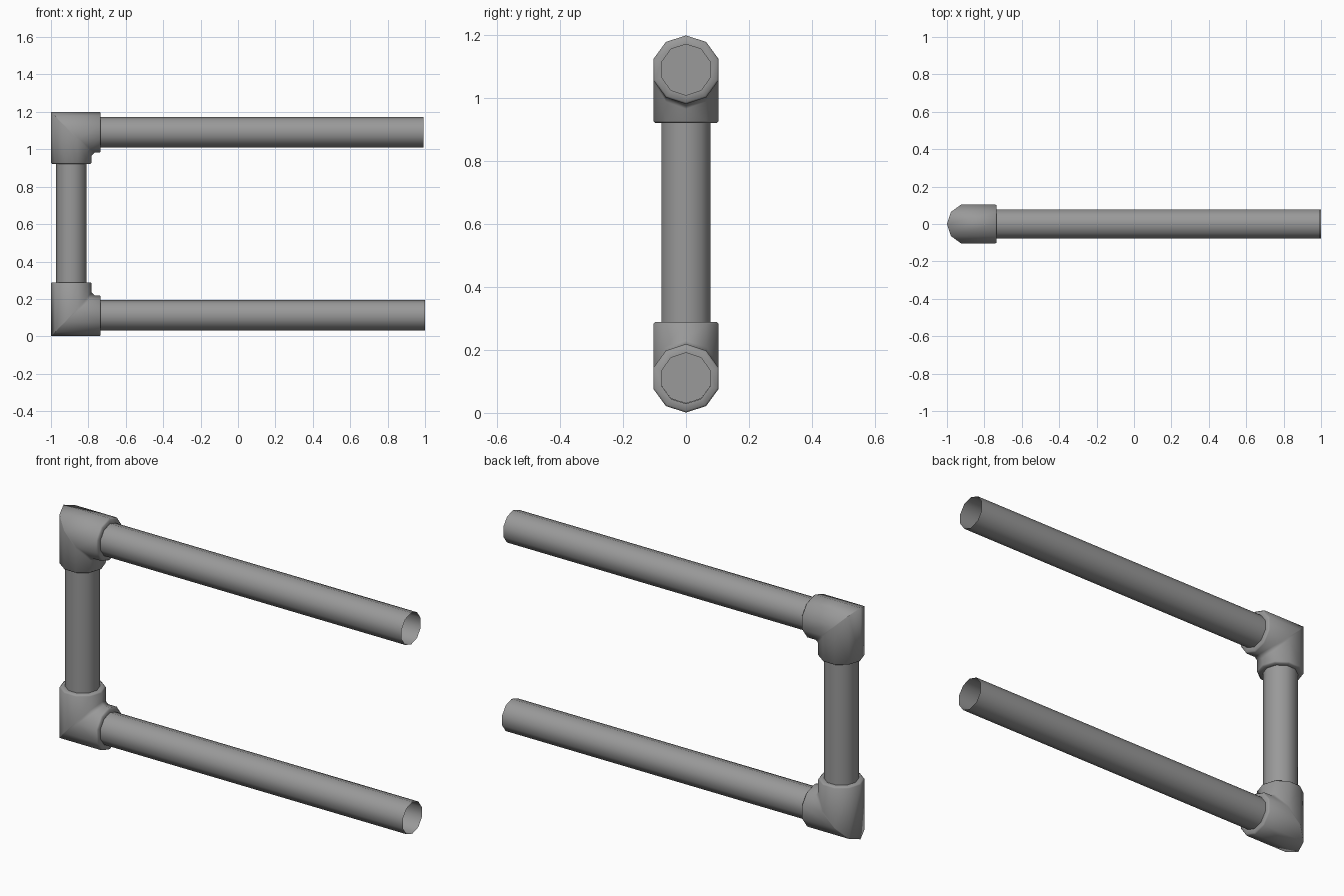
import bpy, bmesh
from math import cos, sin, pi
from mathutils import Vector

if "Cube" in bpy.data.objects:
    bpy.data.objects.remove(bpy.data.objects["Cube"])

N = 10                      # sides of every tube
R, r = 0.109, 0.082         # fitting and pipe radii
CX, Z_LOW, Z_HIGH = -0.891, 0.110, 1.091

# Dark grey for every part
GREY = bpy.data.materials.new("dark_grey")
GREY.diffuse_color = (0.32, 0.32, 0.32, 1)
GREY.use_nodes = True
GREY.node_tree.nodes["Principled BSDF"].inputs["Base Color"].default_value = GREY.diffuse_color


def finish(name, bm, angle):
    bmesh.ops.remove_doubles(bm, verts=bm.verts, dist=1e-5)
    bmesh.ops.recalc_face_normals(bm, faces=bm.faces)
    me = bpy.data.meshes.new(name)
    bm.to_mesh(me)
    bm.free()
    me.materials.append(GREY)
    ob = bpy.data.objects.new(name, me)
    bpy.context.collection.objects.link(ob)
    bpy.ops.object.select_all(action='DESELECT')
    ob.select_set(True)
    bpy.context.view_layer.objects.active = ob
    bpy.ops.object.shade_smooth_by_angle(angle=angle)
    return ob


def bridge(bm, rings):
    vs = [[bm.verts.new(p) for p in ring] for ring in rings]
    for a, b in zip(vs, vs[1:]):
        for i in range(N):
            j = (i + 1) % N
            bm.faces.new((a[i], a[j], b[j], b[i]))
    return vs


def pipe(name, start, end, closed=False):
    # a corner of the section lies in the frame plane; the far end stays open
    start, end = Vector(start), Vector(end)
    d = (end - start).normalized()
    side = Vector((-d.z, 0, d.x))
    ring = [side * r * cos(2 * pi * i / N) + Vector((0, r * sin(2 * pi * i / N), 0))
            for i in range(N)]
    bm = bmesh.new()
    vs = bridge(bm, [[start + p for p in ring], [end + p for p in ring]])
    if closed:
        bm.faces.new(vs[0])
    return finish(name, bm, 0.8)


def elbow(name, z, s, arm_h, arm_v):
    # s = +1: vertical arm points up, -1: down
    centre = Vector((CX, 0, z))

    def section(horizontal, dist, rad, mitre=False):
        pts = []
        for i in range(N):
            a = 2 * pi * i / N
            u, y = rad * cos(a), rad * sin(a)      # u > 0 faces the inner corner
            along = u + 0.016 * ((1 + cos(a)) / 2) ** 2 if mitre else dist
            pts.append(centre + (Vector((along, y, s * u)) if horizontal
                                 else Vector((u, y, s * along))))
        return pts

    def rim(horizontal, d):
        # bore, end face, softened lip
        return [section(horizontal, d - 0.03, r - 0.001),
                section(horizontal, d, r - 0.001),
                section(horizontal, d, R - 0.006),
                section(horizontal, d - 0.006, R)]

    rings = rim(True, arm_h)
    rings += [section(True, 0, R, True), section(False, 0, R, True)]
    rings += reversed(rim(False, arm_v))
    bm = bmesh.new()
    bridge(bm, rings)
    return finish(name, bm, 0.87)


# Corner fittings
elbow("lower_elbow", Z_LOW, 1, 0.157, 0.179)
elbow("upper_elbow", Z_HIGH, -1, 0.157, 0.169)

# Pipes: rails are closed where they seat in the fittings
pipe("lower_rail", (CX + 0.12, 0, Z_LOW + 0.002), (1.0, 0, Z_LOW + 0.002), True)
pipe("upper_rail", (CX + 0.12, 0, Z_HIGH), (0.993, 0, Z_HIGH), True)
pipe("upright", (CX, 0, Z_LOW + 0.14), (CX, 0, Z_HIGH - 0.13))
